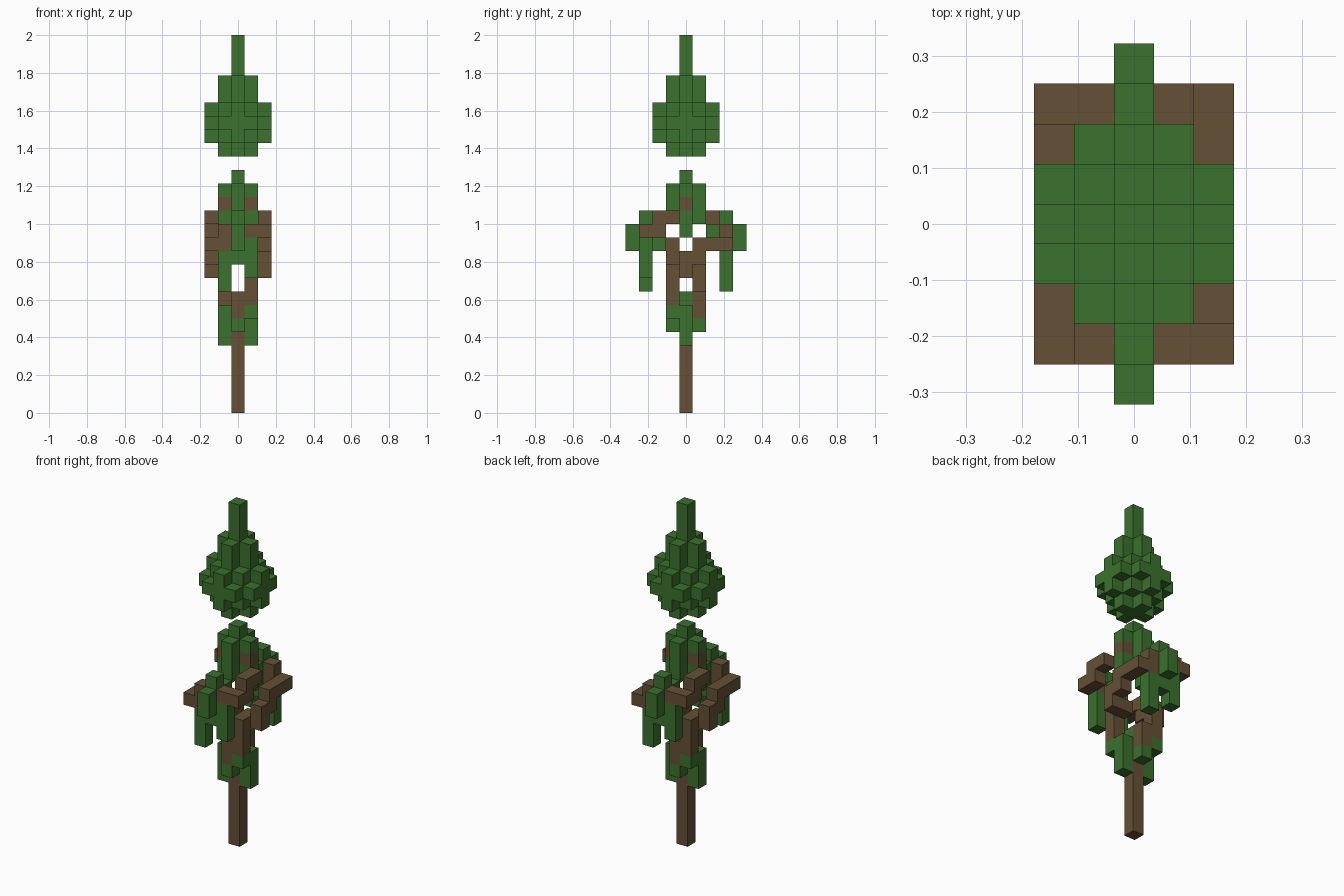
import bpy
import bmesh
from mathutils import Vector

cube = bpy.data.objects.get("Cube")
if cube:
    bpy.data.objects.remove(cube, do_unlink=True)

UNIT = 2 / 28  # edge of one block


def make_material(name, color):
    mat = bpy.data.materials.new(name)
    mat.use_nodes = True
    mat.diffuse_color = color
    bsdf = mat.node_tree.nodes["Principled BSDF"]
    bsdf.inputs["Base Color"].default_value = color
    bsdf.inputs["Roughness"].default_value = 0.9
    return mat


leaf = make_material("leaf green", (0.043, 0.165, 0.026, 1))
bark = make_material("bark brown", (0.130, 0.082, 0.035, 1))


def box(start, end):
    """All cells between two opposite corner cells."""
    spans = [range(min(a, b), max(a, b) + 1) for a, b in zip(start, end)]
    return {(x, y, z) for x in spans[0] for y in spans[1] for z in spans[2]}


def path(*corners):
    """Cells along a branch that turns at each corner."""
    cells = set()
    for start, end in zip(corners, corners[1:]):
        cells |= box(start, end)
    return cells


def column(x, y, low, high):
    return box((x, y, low), (x, y, high))


def cross(reach, low, high):
    """Upright column with a plus-shaped plan."""
    return box((-reach, 0, low), (reach, 0, high)) | box((0, -reach, low), (0, reach, high))


def square(low, high):
    return box((-1, -1, low), (1, 1, high))


parts = []


def add(name, material, cells):
    parts.append((name, material, cells))


def add_pair(name, material, cells):
    """A part and its copy turned half way round the trunk."""
    add("front_" + name, material, cells)
    add("back_" + name, material, {(-x, -y, z) for x, y, z in cells})


# Trunk and floating crown
add("trunk", bark, column(0, 0, 0, 7))
crown = column(0, 0, 19, 27) | cross(1, 19, 24) | cross(2, 20, 22) | square(20, 22)
crown |= box((-2, -1, 21), (2, 1, 21)) | box((-1, -2, 21), (1, 2, 21))
add("crown", leaf, crown)

# Leaf cluster under the crown, with branch stubs at its sides
add("upper_leaves", leaf, column(0, 0, 15, 17) | box((0, -1, 14), (0, -1, 16))
    | box((0, 1, 14), (0, 1, 16)) | column(1, 0, 16, 16) | column(-1, 0, 16, 16)
    | column(1, 0, 13, 14) | column(-1, 0, 13, 14))
add_pair("branch_stub", bark, {(1, 0, 15)})

# Leaf cluster around the trunk
add("lower_leaves", leaf, column(0, 0, 8, 8) | column(1, 0, 5, 7) | column(-1, 0, 5, 7)
    | {(0, 1, 6), (0, -1, 6)})

# Low branch winding up from the trunk and out to the far side
add_pair("low_branch", bark, path((0, -1, 7), (0, -1, 8), (1, -1, 8), (1, -1, 10),
                                  (1, 0, 10), (2, 0, 10), (2, 0, 11), (2, 1, 11),
                                  (2, 1, 12), (2, 3, 12), (1, 3, 12), (1, 3, 13)))
add_pair("low_branch_leaf", leaf, {(1, -1, 7)})

# High branch curling round to the side leaf cluster
add_pair("high_branch", bark, path((2, -1, 14), (2, -2, 14), (2, -2, 13),
                                   (2, -3, 13), (1, -3, 13)))

# Side leaf cluster with hanging tips
add_pair("side_leaves", leaf, column(0, -3, 11, 14) | box((0, -4, 12), (0, -2, 13))
         | column(1, -3, 10, 12) | column(-1, -3, 9, 11))

occupied = set().union(*(cells for _, _, cells in parts))


def build(name, material, cells):
    """Mesh the exposed faces of a group of cells, merging flat neighbours."""
    bm = bmesh.new()
    for cell in sorted(cells):
        for axis in range(3):
            for sign in (-1, 1):
                normal = Vector((0, 0, 0))
                normal[axis] = sign
                if tuple(int(c + n) for c, n in zip(cell, normal)) in occupied:
                    continue
                u, v = Vector((0, 0, 0)), Vector((0, 0, 0))
                u[(axis + 1) % 3] = 0.5
                v[(axis + 2) % 3] = 0.5 * sign
                mid = Vector(cell) + Vector((0, 0, 0.5)) + normal / 2
                ring = (mid - u - v, mid + u - v, mid + u + v, mid - u + v)
                bm.faces.new([bm.verts.new(p * UNIT) for p in ring])
    bmesh.ops.remove_doubles(bm, verts=bm.verts, dist=UNIT / 100)
    bmesh.ops.dissolve_limit(bm, angle_limit=0.01, verts=bm.verts, edges=bm.edges)
    mesh = bpy.data.meshes.new(name)
    bm.to_mesh(mesh)
    bm.free()
    mesh.materials.append(material)
    bpy.context.collection.objects.link(bpy.data.objects.new(name, mesh))


for part in parts:
    build(*part)
